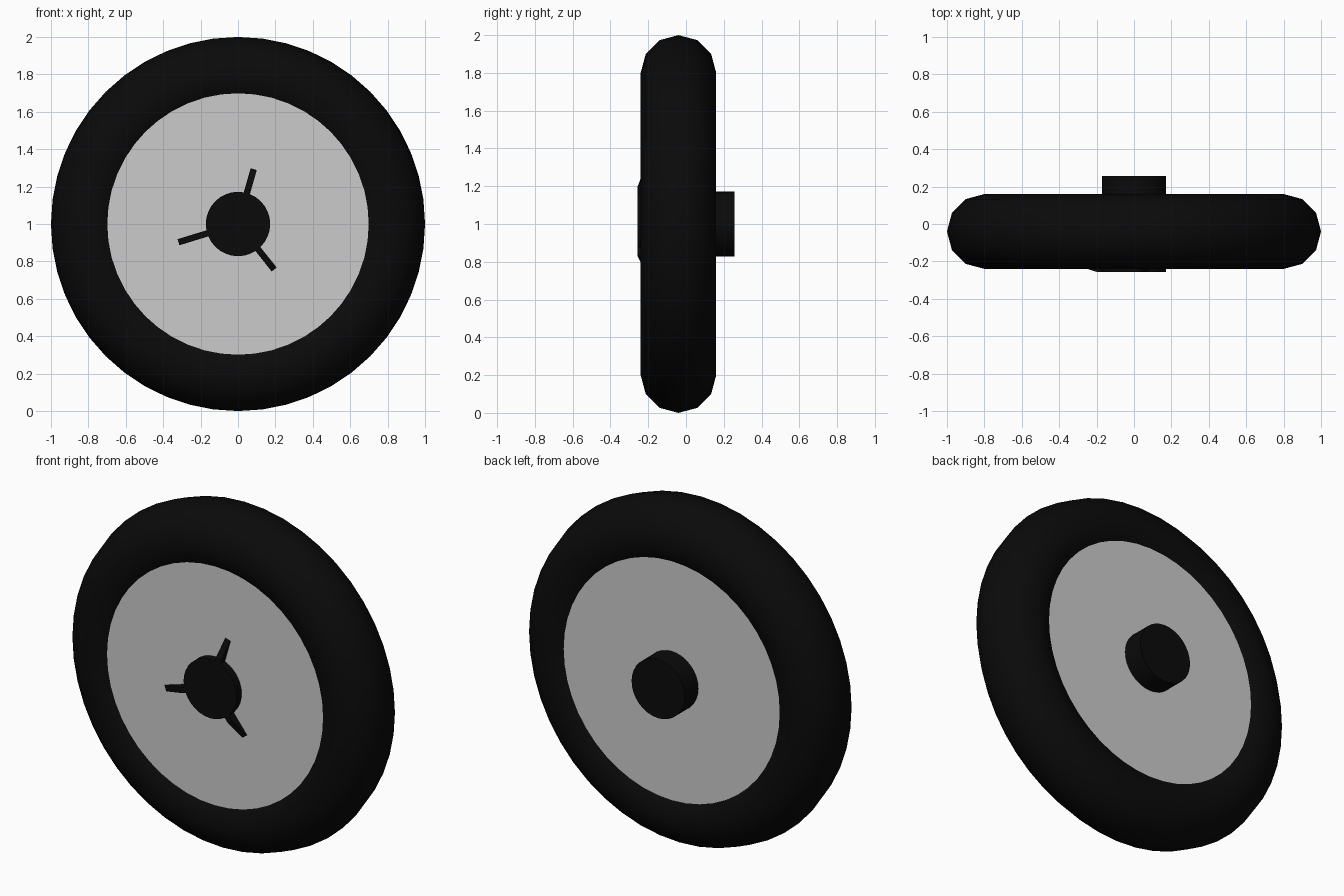
import bpy, bmesh, math
from mathutils import Matrix

if "Cube" in bpy.data.objects:
    bpy.data.objects.remove(bpy.data.objects["Cube"])

AXLE_Y, AXLE_Z = -0.04, 1.0
TO_Y = (math.pi / 2, 0, 0)

black = bpy.data.materials.new("black_rubber")
black.diffuse_color = (0.003, 0.003, 0.003, 1)
black.use_nodes = True
black.node_tree.nodes["Principled BSDF"].inputs["Base Color"].default_value = black.diffuse_color


def finish(name, mat=None, angle=30):
    ob = bpy.context.object
    ob.name = name
    if mat:
        ob.data.materials.append(mat)
    bpy.ops.object.shade_smooth_by_angle(angle=math.radians(angle))
    return ob


def cylinder(name, radius, y0, y1, verts, mat=None):
    bpy.ops.mesh.primitive_cylinder_add(
        vertices=verts, radius=radius, depth=y1 - y0,
        location=(0, (y0 + y1) / 2, AXLE_Z), rotation=TO_Y)
    return finish(name, mat)


# Tyre
bpy.ops.mesh.primitive_torus_add(
    major_segments=48, minor_segments=12, major_radius=0.8, minor_radius=0.2,
    location=(0, AXLE_Y, AXLE_Z), rotation=TO_Y)
finish("tyre", black, 40)

# Solid wheel disc, its rim tucked into the tyre
cylinder("wheel_disc", 0.702, AXLE_Y - 0.172, AXLE_Y + 0.172, 48)

# Hub running through the wheel
cylinder("hub", 0.172, -0.257, 0.257, 32, black)


def hub_rib(name, angle, length):
    """Thin rib from the hub, sloping down to the disc at its tip."""
    profile = [(0.1, -0.2), (0.1, -0.257), (0.2, -0.257),
               (length, -0.217), (length, -0.2)]
    bm = bmesh.new()
    face = bm.faces.new([bm.verts.new((r, y, -0.017)) for r, y in profile])
    ext = bmesh.ops.extrude_face_region(bm, geom=[face])
    verts = [v for v in ext["geom"] if isinstance(v, bmesh.types.BMVert)]
    bmesh.ops.translate(bm, verts=verts, vec=(0, 0, 0.034))
    bmesh.ops.recalc_face_normals(bm, faces=bm.faces[:])
    bm.transform(Matrix.Translation((0, 0, AXLE_Z)) @
                 Matrix.Rotation(-math.radians(angle), 4, 'Y'))
    me = bpy.data.meshes.new(name)
    bm.to_mesh(me)
    bm.free()
    me.materials.append(black)
    bpy.context.collection.objects.link(bpy.data.objects.new(name, me))


# Three ribs on the front of the hub
for i, (angle, length) in enumerate([(74, 0.305), (197, 0.333), (308.5, 0.311)]):
    hub_rib(f"hub_rib_{i + 1}", angle, length)
